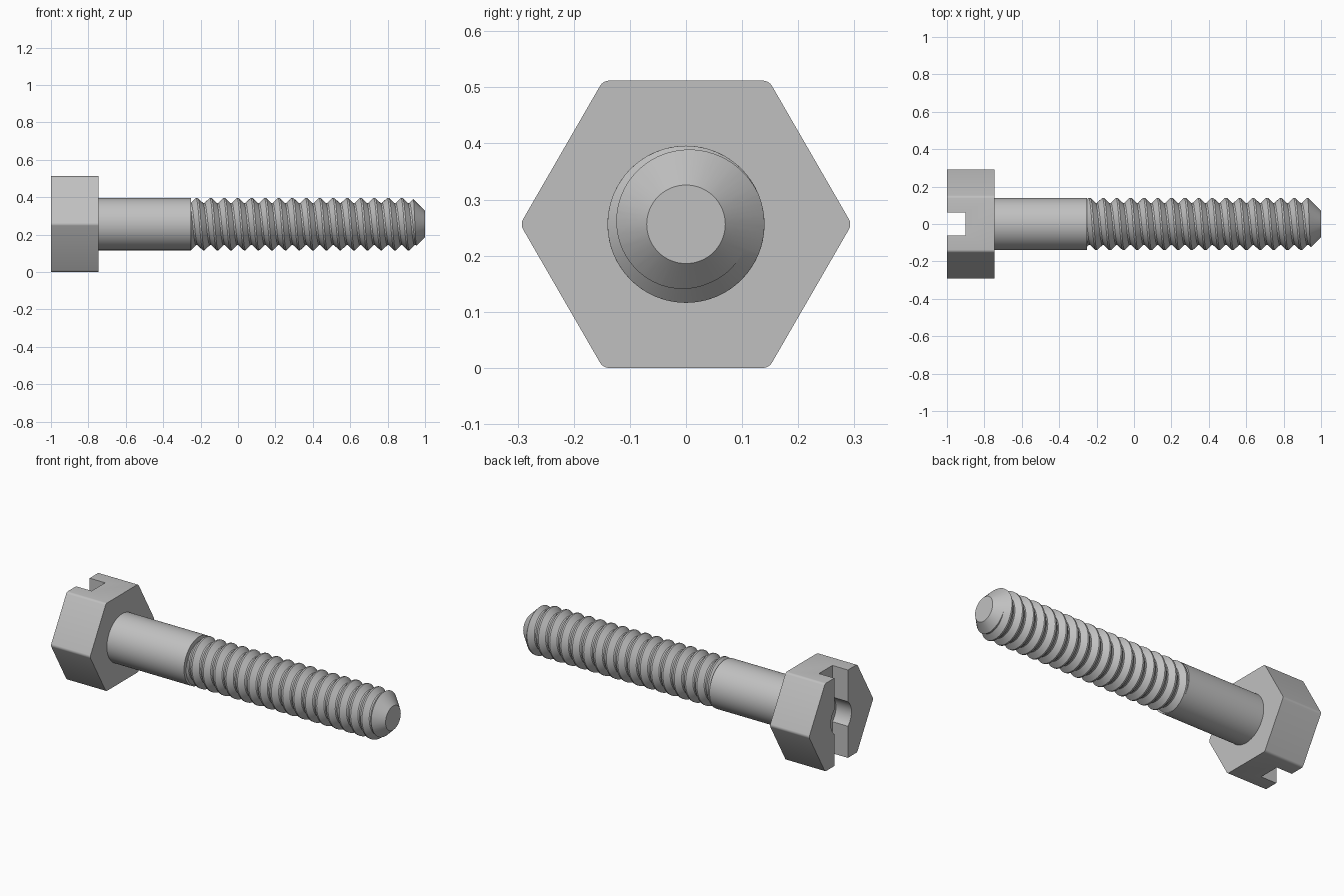
import bpy, bmesh
from math import cos, sin, pi, radians

if "Cube" in bpy.data.objects:
    bpy.data.objects.remove(bpy.data.objects["Cube"], do_unlink=True)

AXIS_Z = 0.256
SHANK_R, ROOT_R = 0.14, 0.113
PITCH = 0.073
SHANK_END = -0.25

steel = bpy.data.materials.new("grey_steel")
steel.use_nodes = True
colour = (0.53, 0.53, 0.53, 1)
steel.diffuse_color = colour
steel.node_tree.nodes["Principled BSDF"].inputs["Base Color"].default_value = colour


def finish(bm, name):
    """Turn a bmesh into an object lying on the screw axis."""
    bmesh.ops.recalc_face_normals(bm, faces=bm.faces[:])
    mesh = bpy.data.meshes.new(name)
    bm.to_mesh(mesh)
    bm.free()
    mesh.materials.append(steel)
    obj = bpy.data.objects.new(name, mesh)
    obj.location.z = AXIS_Z
    bpy.context.collection.objects.link(obj)
    return obj


def lathe(name, profile, sides, fillet=0):
    """Closed solid around the x axis from (x, radius) points."""
    bm = bmesh.new()
    rings = [[bm.verts.new((x, r * cos(2 * pi * i / sides), r * sin(2 * pi * i / sides)))
              for i in range(sides)] for x, r in profile]
    for a, b in zip(rings, rings[1:]):
        for i in range(sides):
            j = (i + 1) % sides
            bm.faces.new((a[i], a[j], b[j], b[i]))
    bm.faces.new(rings[0])
    bm.faces.new(rings[-1])
    if fillet:
        long_edges = [e for e in bm.edges if abs(e.verts[0].co.x - e.verts[1].co.x) > 0.1]
        bmesh.ops.bevel(bm, geom=long_edges, offset=fillet, segments=4,
                        profile=0.5, affect='EDGES')
    return finish(bm, name)


def select_only(obj):
    bpy.ops.object.select_all(action='DESELECT')
    obj.select_set(True)
    bpy.context.view_layer.objects.active = obj


def boolean(obj, cutter, operation):
    """Apply a boolean and throw the cutter away."""
    mod = obj.modifiers.new("cut", 'BOOLEAN')
    mod.operation = operation
    mod.solver = 'EXACT'
    mod.object = cutter
    select_only(obj)
    bpy.ops.object.modifier_apply(modifier=mod.name)
    bpy.data.objects.remove(cutter, do_unlink=True)


def helical_thread(name, steps=48):
    """Right-handed ridge and groove wound along x, closed at both ends."""
    flat = 0.009
    section = [(-flat / 2, SHANK_R), (flat / 2, SHANK_R),
               (PITCH / 2 - flat / 2, ROOT_R), (PITCH / 2 + flat / 2, ROOT_R)]
    total = 21 * steps
    start = 0.93 - 18 * PITCH
    bm = bmesh.new()
    rows = []
    for s in range(total + 1):
        a = 2 * pi * s / steps
        x = start + PITCH * s / steps
        rows.append([bm.verts.new((x + dx, r * cos(a), r * sin(a))) for dx, r in section])
    for s in range(total - steps):
        here = rows[s] + [rows[s + steps][0]]
        ahead = rows[s + 1] + [rows[s + 1 + steps][0]]
        for k in range(4):
            bm.faces.new((here[k], here[k + 1], ahead[k + 1], ahead[k]))
    for x, side in ((SHANK_END - 0.002, -1), (1.02, 1)):
        bmesh.ops.bisect_plane(bm, geom=bm.verts[:] + bm.edges[:] + bm.faces[:],
                               plane_co=(x, 0, 0), plane_no=(side, 0, 0), clear_outer=True)
    loose = [v for v in bm.verts if not v.link_faces]
    bmesh.ops.delete(bm, geom=loose, context='VERTS')
    bmesh.ops.holes_fill(bm, edges=[e for e in bm.edges if e.is_boundary], sides=0)
    return finish(bm, name)


# Hexagonal head with rounded corners, a driver slot and a round centre recess
head = lathe("hex_head", [(-1, 0.2956), (-0.747, 0.2956)], 6, fillet=0.01)
bm = bmesh.new()
bmesh.ops.create_cube(bm, size=1)
bmesh.ops.scale(bm, vec=(0.2, 0.124, 1), verts=bm.verts[:])
bmesh.ops.translate(bm, vec=(-1, 0, 0), verts=bm.verts[:])
boolean(head, finish(bm, "slot_cutter"), 'DIFFERENCE')
boolean(head, lathe("recess_cutter", [(-1.1, 0.095), (-0.9, 0.095)], 48), 'DIFFERENCE')

# Plain shank
shank = lathe("shank", [(-0.76, SHANK_R), (SHANK_END, SHANK_R)], 64)

# Threaded length, trimmed to a chamfered tip
thread = helical_thread("thread")
envelope = lathe("tip_envelope", [(-0.4, 0.16), (0.91, 0.16), (1, 0.07)], 64)
boolean(thread, envelope, 'INTERSECT')

for part in (head, shank, thread):
    select_only(part)
    bpy.ops.object.shade_smooth_by_angle(angle=radians(30))
